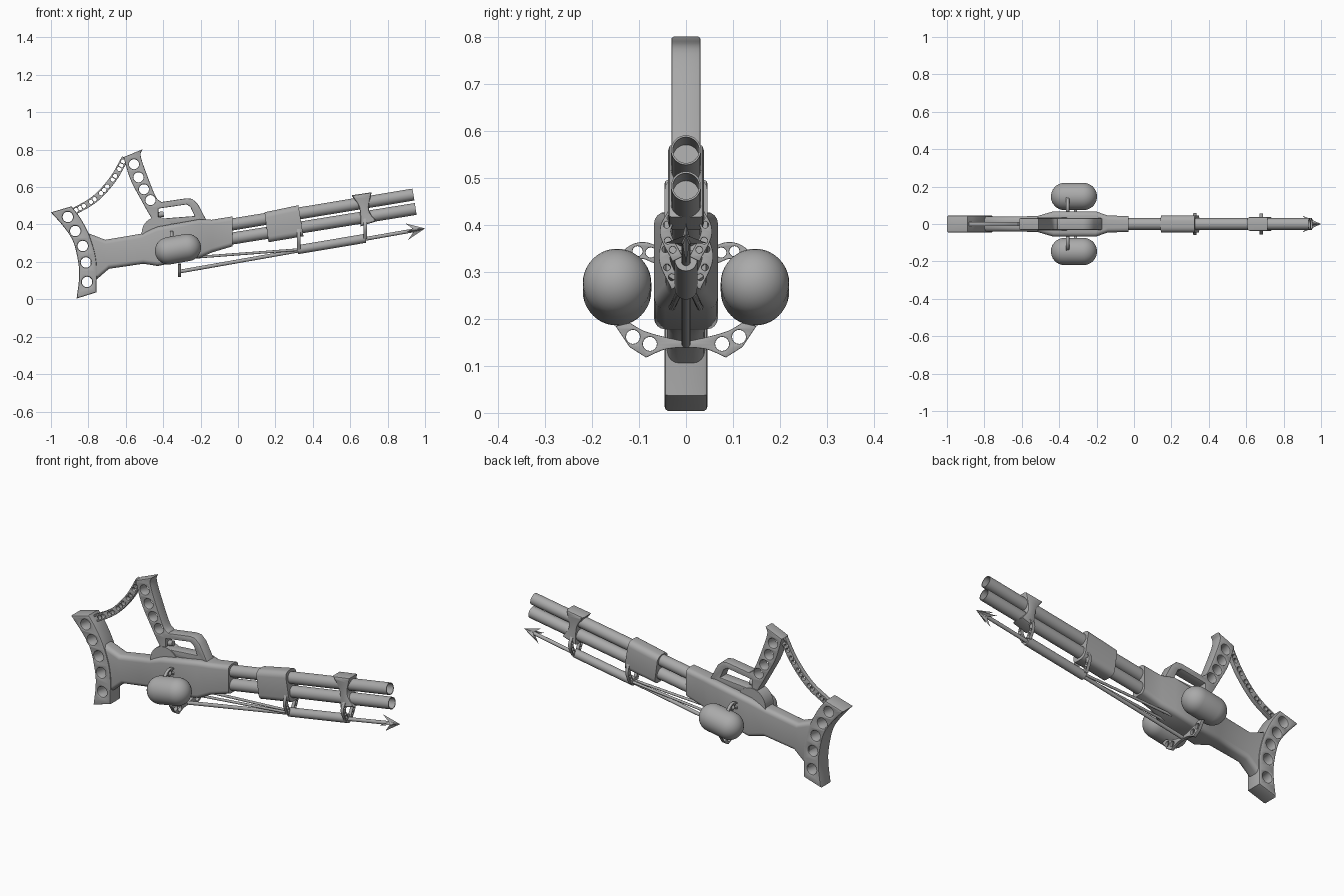
import bpy, bmesh, math
from mathutils import Vector

cube = bpy.data.objects.get("Cube")
if cube:
    bpy.data.objects.remove(cube, do_unlink=True)

grey = bpy.data.materials.new("plain_grey")
grey.use_nodes = True
grey.diffuse_color = (0.4, 0.4, 0.4, 1)
grey.node_tree.nodes["Principled BSDF"].inputs["Base Color"].default_value = (0.4, 0.4, 0.4, 1)
parts = []


def add(name, mesh):
    mesh.materials.clear()
    mesh.materials.append(grey)
    ob = bpy.data.objects.new(name, mesh)
    bpy.context.collection.objects.link(ob)
    parts.append(ob)
    return ob


def finish(name, bm):
    bmesh.ops.remove_doubles(bm, verts=bm.verts, dist=1e-5)
    bmesh.ops.recalc_face_normals(bm, faces=bm.faces)
    mesh = bpy.data.meshes.new(name)
    bm.to_mesh(mesh)
    bm.free()
    return add(name, mesh)


def smooth(pts, n=6):
    """Smooth path through the points."""
    p = [Vector(q) for q in pts]
    p = [2 * p[0] - p[1]] + p + [2 * p[-1] - p[-2]]
    out = []
    for a, b, c, d in zip(p, p[1:], p[2:], p[3:]):
        for i in range(n):
            t = i / n
            out.append(0.5 * (2 * b + (c - a) * t + (2 * a - 5 * b + 4 * c - d) * t * t
                              + (3 * b - a - 3 * c + d) * t ** 3))
    return out + [p[-2]]


def circle(c, r, n=20):
    return [(c[0] + r * math.cos(i * math.tau / n), c[1] + r * math.sin(i * math.tau / n))
            for i in range(n)]


def plate(name, outline, holes, half, bevel=0.005, x=None):
    """Flat plate with holes: side profile, or cross profile at a given x."""
    cu = bpy.data.curves.new(name, 'CURVE')
    cu.dimensions = '2D'
    cu.fill_mode = 'BOTH'
    cu.extrude, cu.bevel_depth, cu.offset = half - bevel, bevel, -bevel
    cu.bevel_resolution = 1
    for loop in [outline] + holes:
        sp = cu.splines.new('POLY')
        sp.points.add(len(loop) - 1)
        for pt, co in zip(sp.points, loop):
            pt.co = (co[0], co[1], 0, 1)
        sp.use_cyclic_u = True
    tmp = bpy.data.objects.new(name + "_curve", cu)
    bpy.context.collection.objects.link(tmp)
    dg = bpy.context.evaluated_depsgraph_get()
    mesh = bpy.data.meshes.new_from_object(tmp.evaluated_get(dg))
    bpy.data.objects.remove(tmp, do_unlink=True)
    bm = bmesh.new()
    bm.from_mesh(mesh)
    for v in bm.verts:
        a, b, c = v.co
        v.co = (a, -c, b) if x is None else (x + c, a, b)
    return finish(name, bm)


def strap(name, path, width, count, r, half, x=None):
    """Curved strip of even width with a row of holes."""
    p = smooth(path)
    left, right = [], []
    for i, q in enumerate(p):
        t = (p[min(i + 1, len(p) - 1)] - p[max(i - 1, 0)]).normalized()
        n = Vector((-t.y, t.x)) * width / 2
        left.append(q + n)
        right.append(q - n)
    holes = [circle(p[round((i + 0.5) * (len(p) - 1) / count)], r, 12) for i in range(count)]
    return plate(name, left + right[::-1], holes, half, 0.002, x)


def lathe(name, a, b, profile, n=32):
    """Revolve (distance, radius) points about the line from a to b."""
    a, b = Vector(a), Vector(b)
    rot = (b - a).to_track_quat('Z', 'Y')
    bm = bmesh.new()
    rings = [[bm.verts.new(a + rot @ Vector((x, y, d))) for x, y in circle((0, 0), r, n)]
             for d, r in profile]
    for lo, hi in zip(rings, rings[1:]):
        for i in range(n):
            bm.faces.new((lo[i], lo[(i + 1) % n], hi[(i + 1) % n], hi[i]))
    return finish(name, bm)


def rod(name, a, b, r0, r1=None, n=20):
    length = (Vector(b) - Vector(a)).length
    return lathe(name, a, b, [(0, 0), (0, r0), (length, r0 if r1 is None else r1), (length, 0)], n)


def loft(name, sections, radius):
    """Skin rounded rectangles given as top point, bottom point and half width."""
    bm = bmesh.new()
    rings = []
    for (xt, zt), (xb, zb), w in sections:
        top, bot = Vector((xt, 0, zt)), Vector((xb, 0, zb))
        up = (top - bot).normalized()
        h = (top - bot).length / 2
        ring = []
        for k in range(4):
            sy, sz = ((1, 1), (-1, 1), (-1, -1), (1, -1))[k]
            for j in range(5):
                ang = (k + j / 4) * math.pi / 2
                y = sy * (w - radius) + radius * math.cos(ang)
                v = sz * (h - radius) + radius * math.sin(ang)
                ring.append(bm.verts.new((top + bot) / 2 + up * v + Vector((0, y, 0))))
        rings.append(ring)
    for lo, hi in zip(rings, rings[1:]):
        for i in range(len(lo)):
            j = (i + 1) % len(lo)
            bm.faces.new((lo[i], lo[j], hi[j], hi[i]))
    bm.faces.new(rings[0])
    bm.faces.new(rings[-1])
    return finish(name, bm)


# Butt with lightening holes
butt = (smooth([(-.89, .497), (-.84, .43), (-.79, .33), (-.757, .2), (-.757, .037)])
        + smooth([(-.863, .004), (-.85, .11), (-.853, .19), (-.88, .305), (-.93, .385), (-1, .465)]))
butt_holes = [(-.91, .44), (-.87, .365), (-.83, .285), (-.813, .197), (-.807, .093)]
plate("butt", butt, [circle(c, .028) for c in butt_holes], .046, .008)

# Neck, receiver and barrel block in one skin
loft("receiver", [((-.8, .353), (-.78, .085), .04), ((-.71, .318), (-.69, .163), .04),
                  ((-.52, .35), (-.505, .19), .042), ((-.43, .388), (-.43, .178), .068),
                  ((-.205, .428), (-.205, .222), .068), ((-.14, .425), (-.14, .25), .045),
                  ((-.03, .443), (-.03, .283), .043)], .024)
rod("rear_hub", (-.43, -.036, .355), (-.43, .036, .355), .085, n=40)

# Grip with its guard, trigger and carrying strap
grip = (smooth([(-.612, .76), (-.575, .64), (-.52, .535), (-.475, .455), (-.44, .4)])
        + [(-.16, .405), (-.215, .51), (-.245, .537), (-.275, .54)]
        + smooth([(-.41, .52), (-.44, .55), (-.485, .66), (-.52, .765), (-.51, .802)]))
grip_holes = [(-.556, .722), (-.532, .652), (-.503, .588), (-.468, .53)]
opening = [(-.425, .43), (-.425, .485), (-.275, .507), (-.255, .495), (-.232, .445)]
plate("grip", grip, [opening] + [circle(c, .027) for c in grip_holes], .031)
rod("trigger", (-.435, 0, .45), (-.398, 0, .456), .015)
strap("holed_strap", [(-.885, .465), (-.767, .535), (-.67, .64), (-.603, .755)], .038, 13, .012, .012)

# Twin hollow barrels
for name, a, b in (("upper_barrel", (-.08, 0, .392), (.938, 0, .56)),
                   ("lower_barrel", (-.08, 0, .317), (.95, 0, .483))):
    L = (Vector(b) - Vector(a)).length
    lathe(name, a, b, [(0, 0), (0, .032), (L, .032), (L, .028), (L - .1, .028), (L - .1, 0)])

# Barrel clamps
loft("middle_clamp", [((.142, .465), (.163, .305), .046), ((.323, .503), (.35, .337), .046)], .03)
plate("front_clamp", smooth([(.607, .556), (.648, .49), (.655, .39)])
      + smooth([(.74, .417), (.7, .48), (.714, .572)]), [], .038, .01)

# Spear below the barrels: rod, sleeve, struts and barbed tip
tip = Vector((1, 0, .379))
axis = Vector((1, 0, .175)).normalized()
rod("spear_rod", (-.313, 0, .148), tip - axis * .05, .01)
rod("spear_sleeve", (.318, 0, .265), (.682, 0, .326), .024)
rod("spear_point", tip - axis * .06, tip, .012, 0)
for s in (1, -1):
    rod("spear_strut", (-.22, s * .03, .225), (.33, s * .01, .266), .007)
for k in range(4):
    ang = k * math.pi / 2
    side = Vector((0, 1, 0))
    n = side * math.cos(ang) + axis.cross(side) * math.sin(ang)
    m = axis.cross(n) * .009
    bm = bmesh.new()
    for co in (tip, tip - axis * .1 + n * .045, tip - axis * .055 + m, tip - axis * .055 - m):
        bm.verts.new(co)
    bmesh.ops.convex_hull(bm, input=bm.verts)
    finish("barb", bm)

# Paired hooks, tanks and tank brackets
for s, tag in ((1, "left_"), (-1, "right_")):
    def flip(pts):
        return [(p[0] * s, p[1]) for p in pts]
    strap(tag + "middle_hook", flip([(.03, .385), (.046, .33), (.02, .268)]), .024, 4, .007, .009, .325)
    strap(tag + "front_hook", flip([(.025, .43), (.044, .385), (.018, .328)]), .024, 4, .007, .009, .68)
    strap(tag + "upper_bracket", flip([(.06, .335), (.09, .346), (.115, .338), (.135, .31)]),
          .036, 3, .011, .009, -.355)
    lower = (smooth(flip([(0, .14), (.045, .135), (.085, .118)]))
             + smooth(flip([(.12, .14), (.15, .185)]))
             + smooth(flip([(.12, .192), (.09, .175), (.05, .163), (0, .152)])))
    plate(tag + "lower_bracket", lower, [circle(c, .015, 16) for c in flip([(.077, .147), (.113, .162)])],
          .009, .002, -.313)
    mid = Vector((-.321, s * .147, .268))
    r, half = .073, .124
    arc = [i * math.pi / 16 for i in range(9)]
    caps = [(r - r * math.cos(t), r * math.sin(t)) for t in arc]
    lathe(tag + "tank", mid - axis * half, mid + axis * half,
          caps + [(2 * half - d, q) for d, q in reversed(caps)], 40)

# Smooth shading with sharp edges kept
bpy.ops.object.select_all(action='DESELECT')
for ob in parts:
    ob.select_set(True)
bpy.context.view_layer.objects.active = parts[0]
bpy.ops.object.shade_smooth_by_angle(angle=math.radians(35))
